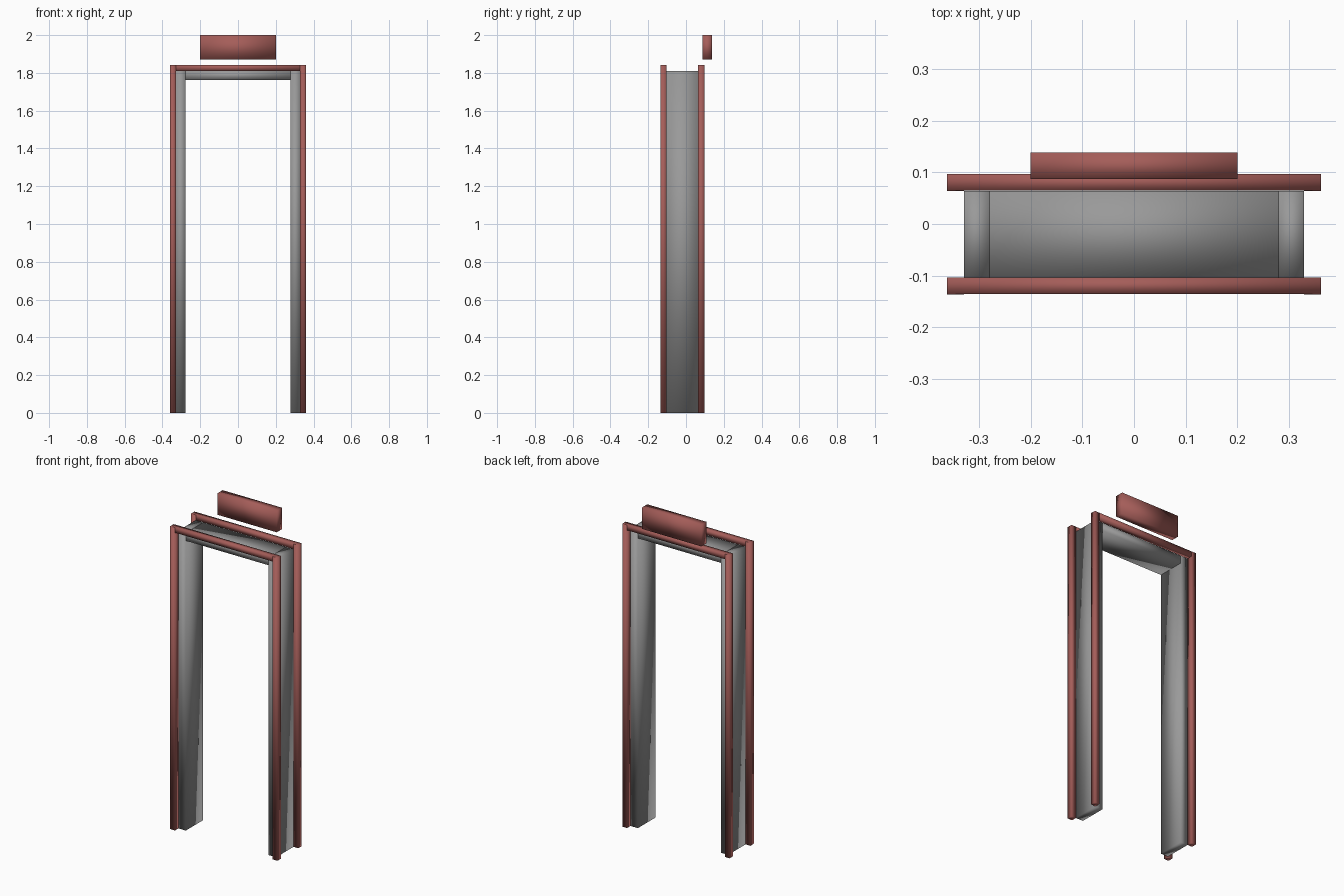
import bpy, bmesh
from mathutils import Matrix, Vector

if "Cube" in bpy.data.objects:
    bpy.data.objects.remove(bpy.data.objects["Cube"])


def material(name, colour):
    mat = bpy.data.materials.new(name)
    mat.diffuse_color = colour
    mat.use_nodes = True
    mat.node_tree.nodes["Principled BSDF"].inputs["Base Color"].default_value = mat.diffuse_color
    return mat


red = material("red_paint", (0.375, 0.11, 0.1, 1))
grey = material("dark_grey", (0.32, 0.32, 0.32, 1))


def box(name, x, y, z, mat):
    """Smooth-shaded box spanning the given (min, max) ranges."""
    spans = (x, y, z)
    centre = Vector([(a + b) / 2 for a, b in spans])
    size = [b - a for a, b in spans]
    bm = bmesh.new()
    bmesh.ops.create_cube(bm, size=1, matrix=Matrix.Translation(centre) @ Matrix.Diagonal((*size, 1)))
    for f in bm.faces:
        f.smooth = True
    mesh = bpy.data.meshes.new(name)
    bm.to_mesh(mesh)
    bm.free()
    mesh.materials.append(mat)
    ob = bpy.data.objects.new(name, mesh)
    bpy.context.collection.objects.link(ob)
    return ob


OUT, MID, INN = 0.361, 0.329, 0.279    # half widths: trim, jamb, opening
TOP, HEAD, LINTEL = 1.843, 1.811, 1.763
Y0, Y1, T = -0.103, 0.064, 0.033       # jamb depth and trim thickness
E = 0.0008                             # tiny offset where trim bars overlap

# grey side panels and header
for name, s in (("left", -1), ("right", 1)):
    box(name + "_panel", sorted((s * INN, s * MID)), (Y0, Y1), (0, HEAD), grey)
box("header_panel", (-INN, INN), (Y0, Y1), (LINTEL, HEAD), grey)

# red trim frames at front and back: full-width top bar lapped over the posts
for side, y0 in (("front", Y0 - T), ("back", Y1)):
    y1 = y0 + T
    for name, s in (("left", -1), ("right", 1)):
        box(f"{side}_{name}_trim", sorted((s * MID, s * OUT)), (y0, y1), (0, TOP - E), red)
    box(side + "_top_trim", (-OUT + E, OUT - E), (y0 + E, y1 - E), (HEAD, TOP), red)

# floating sign board above the back frame
box("sign_board", (-0.2, 0.2), (0.087, 0.138), (1.87, 2.0), red)
